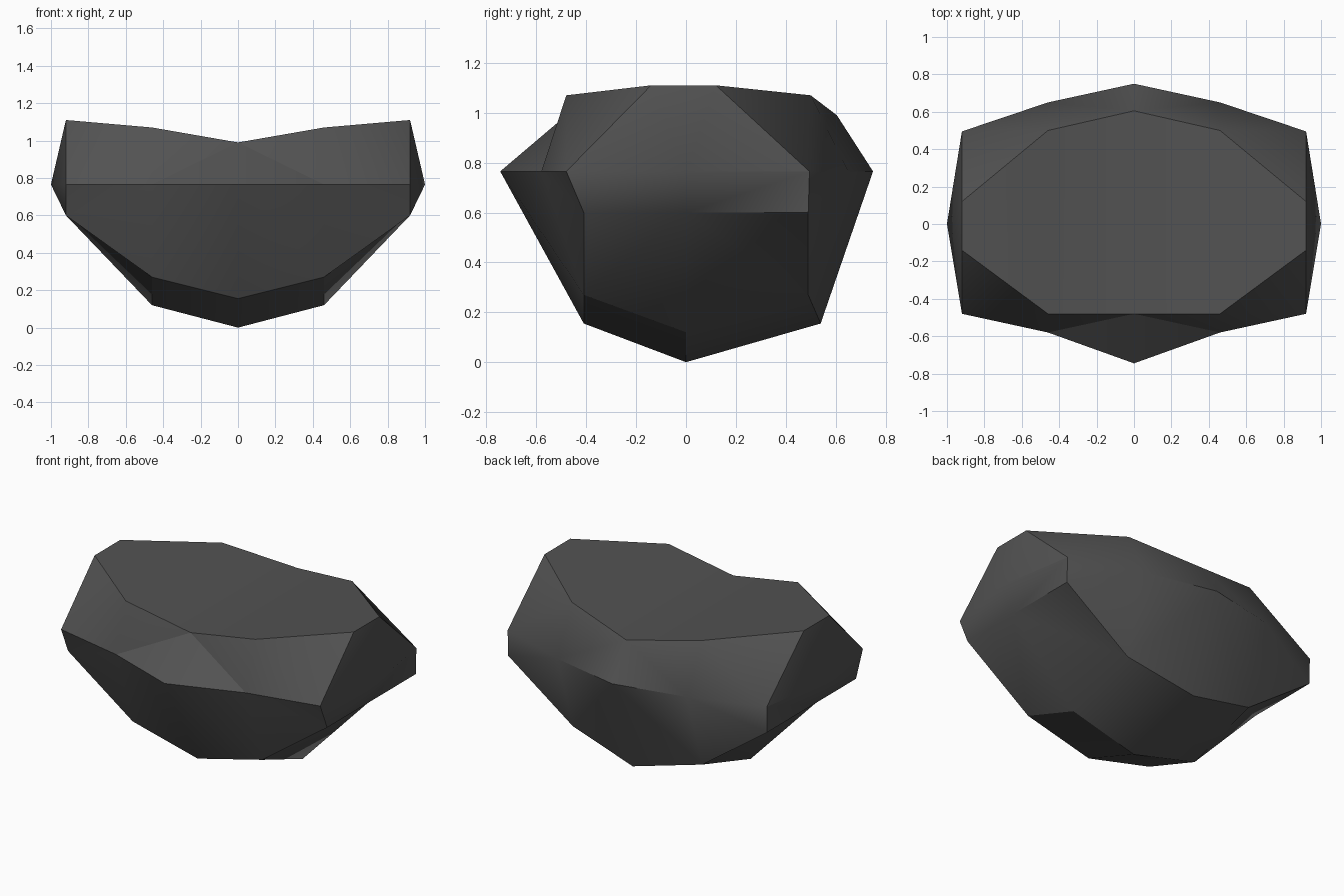
import bpy
import bmesh
import math

cube = bpy.data.objects.get("Cube")
if cube:
    bpy.data.objects.remove(cube)

# Dark stone colour
stone = bpy.data.materials.new("dark_grey_stone")
stone.use_nodes = True
colour = (0.085, 0.085, 0.085, 1)
stone.diffuse_color = colour
stone.node_tree.nodes["Principled BSDF"].inputs["Base Color"].default_value = colour

# Cross-section rings (y, z): keel, lower front, front rim, top front,
# top back, back rim, lower back
SECTIONS = {
    0.0: [(0, 0), (-.41, .155), (-.745, .765), (-.48, .99),
          (.605, .99), (.75, .765), (.54, .155)],
    0.46: [(0, .12), (-.41, .27), (-.58, .765), (-.48, 1.07),
           (.5, 1.07), (.65, .765), (.49, .27)],
    0.92: [(0, .6), (-.41, .6), (-.48, .765), (-.14, 1.11),
           (.12, 1.11), (.495, .765), (.49, .6)],
}

bm = bmesh.new()
stations = sorted({side * x for x in SECTIONS for side in (-1, 1)})
rings = [[bm.verts.new((x, y, z)) for y, z in SECTIONS[abs(x)]] for x in stations]

# Body skin between neighbouring sections
for a, b in zip(rings, rings[1:]):
    for i in range(len(a)):
        j = (i + 1) % len(a)
        bm.faces.new((a[i], a[j], b[j], b[i]))

# Pointed ends: quads below the rim, triangles above it
for side, ring in ((-1, rings[0]), (1, rings[-1])):
    tip = bm.verts.new((side, 0, .765))
    keel, low_f, rim_f, top_f, top_b, rim_b, low_b = ring
    for corners in ((keel, low_f, rim_f), (rim_f, top_f), (top_f, top_b),
                    (top_b, rim_b), (rim_b, low_b, keel)):
        bm.faces.new((tip, *corners))

bmesh.ops.triangulate(bm, faces=bm.faces[:], quad_method='SHORT_EDGE')
bmesh.ops.recalc_face_normals(bm, faces=bm.faces[:])

mesh = bpy.data.meshes.new("rock")
bm.to_mesh(mesh)
bm.free()
mesh.materials.append(stone)
rock = bpy.data.objects.new("rock", mesh)
bpy.context.collection.objects.link(rock)

# Soft facets with sharp main ridges
bpy.ops.object.select_all(action='DESELECT')
rock.select_set(True)
bpy.context.view_layer.objects.active = rock
bpy.ops.object.shade_smooth_by_angle(angle=math.radians(30))
